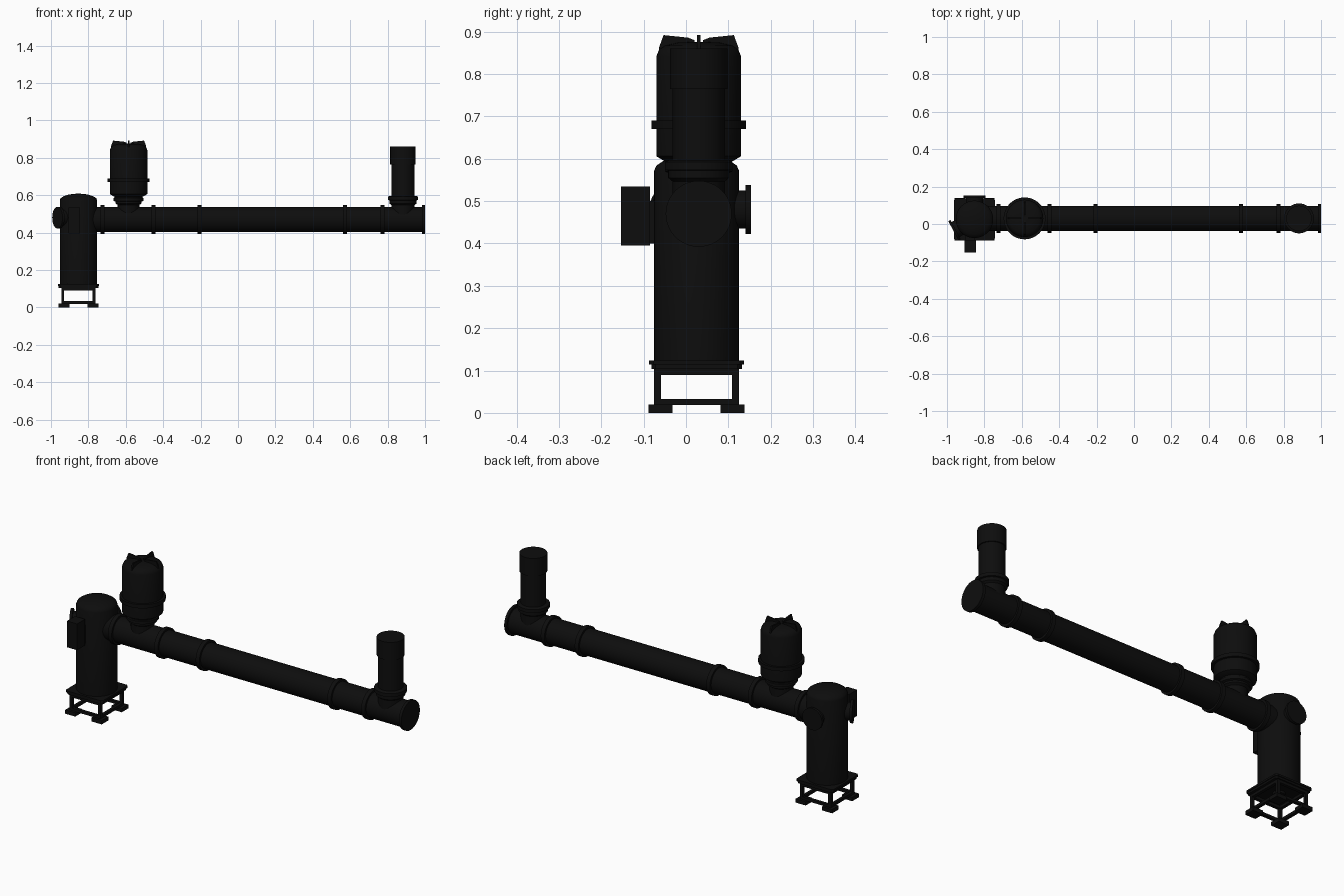
import bpy, bmesh, math
from mathutils import Vector, Matrix

cube = bpy.data.objects.get("Cube")
if cube:
    bpy.data.objects.remove(cube, do_unlink=True)

black = bpy.data.materials.new("matte black")
black.use_nodes = True
black.diffuse_color = (0.004, 0.004, 0.004, 1)
black.node_tree.nodes["Principled BSDF"].inputs["Base Color"].default_value = black.diffuse_color

CY = 0.03                              # shared pipe axis
PIPE_Z = 0.47
TOWER = Vector((-0.853, 0.025, 0))
VESSEL = Vector((-0.585, CY, 0))
STACK = Vector((0.882, CY, 0))


def finish(name, bm, smooth):
    bmesh.ops.recalc_face_normals(bm, faces=bm.faces)
    mesh = bpy.data.meshes.new(name)
    bm.to_mesh(mesh)
    bm.free()
    mesh.materials.append(black)
    ob = bpy.data.objects.new(name, mesh)
    bpy.context.collection.objects.link(ob)
    if smooth:
        bpy.ops.object.select_all(action='DESELECT')
        bpy.context.view_layer.objects.active = ob
        ob.select_set(True)
        bpy.ops.object.shade_smooth_by_angle(angle=math.radians(35))
    return ob


def lathe(name, origin, profile, axis=(0, 0, 1), steps=48):
    """Revolve (radius, distance) pairs around an axis; ends are capped."""
    bm = bmesh.new()
    place = Matrix.Translation(origin) @ Vector(axis).to_track_quat('Z', 'Y').to_matrix().to_4x4()
    rings = []
    for r, d in profile:
        rings.append([bm.verts.new(place @ Vector((r * math.cos(a), r * math.sin(a), d)))
                      for a in (math.tau * i / steps for i in range(steps))])
    for low, high in zip(rings, rings[1:]):
        for i in range(steps):
            j = (i + 1) % steps
            bm.faces.new((low[i], low[j], high[j], high[i]))
    bm.faces.new(rings[0])
    bm.faces.new(rings[-1])
    return finish(name, bm, True)


def box(name, center, size, bevel=0):
    bm = bmesh.new()
    bmesh.ops.create_cube(bm, size=1, matrix=Matrix.Translation(center) @ Matrix.Diagonal((*size, 1)))
    if bevel:
        upright = [e for e in bm.edges if abs(e.verts[0].co.z - e.verts[1].co.z) > 1e-4]
        bmesh.ops.bevel(bm, geom=upright, offset=bevel, segments=1, affect='EDGES')
    return finish(name, bm, False)


# Upright tower with domed lid
lathe("tower_body", TOWER, [(0.1, 0.12), (0.1, 0.572), (0.095, 0.584), (0.08, 0.594),
                            (0.05, 0.604), (0.012, 0.608)])

# Side ports on the tower
for name, direction in (("rear_port", (0, 1, 0)), ("angled_port", (-0.88, -0.475, 0))):
    lathe(name, TOWER + Vector((0, 0, 0.48)),
          [(0.045, 0.06), (0.045, 0.115), (0.058, 0.115), (0.058, 0.128)], direction)

# Control box and its mounting bracket
box("control_box", (-0.875, -0.119, 0.465), (0.06, 0.068, 0.14))
box("control_box_bracket", (-0.875, -0.075, 0.45), (0.05, 0.04, 0.1))

# Base plates, rails, legs and feet
box("base_plate", TOWER + Vector((0, 0, 0.119)), (0.22, 0.224, 0.01), 0.01)
box("frame_plate", TOWER + Vector((0, 0, 0.109)), (0.212, 0.214, 0.01), 0.01)
for sx in (-1, 1):
    for sy in (-1, 1):
        corner = TOWER + Vector((sx * 0.084, sy * 0.092, 0))
        box("leg", corner + Vector((0, 0, 0.06)), (0.016, 0.016, 0.1))
        box("foot", TOWER + Vector((sx * 0.078, sy * 0.085, 0.01)), (0.06, 0.056, 0.02))
for s in (-1, 1):
    for z in (0.026, 0.097):
        box("side_rail", TOWER + Vector((s * 0.084, 0, z)), (0.016, 0.19, 0.014))
        box("cross_rail", TOWER + Vector((0, s * 0.092, z)), (0.17, 0.016, 0.014))
lathe("drain", TOWER, [(0.03, 0.092), (0.03, 0.11)])

# Long horizontal pipe with coupling rings
lathe("main_pipe", (0, CY, PIPE_Z), [(0.067, -0.8), (0.067, 0.995)], (1, 0, 0))
for x in (-0.725, -0.452, -0.206, 0.572, 0.773):
    lathe("pipe_ring", (x, CY, PIPE_Z),
          [(0.06, -0.011), (0.078, -0.011), (0.078, 0.011), (0.06, 0.011)], (1, 0, 0))
lathe("end_cap", (0, CY, PIPE_Z), [(0.078, 0.985), (0.078, 1.0)], (1, 0, 0))

# Filter vessel: neck, body, clamp and lid fins
lathe("vessel_neck", VESSEL, [(0.058, 0.48), (0.058, 0.548), (0.07, 0.556), (0.07, 0.566), (0.08, 0.57),
                              (0.08, 0.585), (0.075, 0.588), (0.075, 0.61)])
lathe("vessel_body", VESSEL, [(0.08, 0.594), (0.1, 0.606), (0.1, 0.842), (0.094, 0.857),
                              (0.08, 0.867), (0.05, 0.874), (0.012, 0.876)])
lathe("vessel_clamp", VESSEL, [(0.09, 0.67), (0.112, 0.67), (0.112, 0.69), (0.09, 0.69)])
for i in range(4):
    bm = bmesh.new()
    turn = Matrix.Translation(VESSEL) @ Matrix.Rotation(i * math.pi / 2, 4, 'Z')
    outline = [(0.01, 0.86), (0.094, 0.845), (0.094, 0.862), (0.083, 0.892), (0.025, 0.886), (0.01, 0.88)]
    fin = bm.faces.new([bm.verts.new(turn @ Vector((r, -0.004, z))) for r, z in outline])
    moved = bmesh.ops.extrude_face_region(bm, geom=[fin])["geom"]
    shift = turn.to_3x3() @ Vector((0, 0.008, 0))
    bmesh.ops.translate(bm, vec=shift, verts=[v for v in moved if isinstance(v, bmesh.types.BMVert)])
    finish("lid_fin", bm, False)

# Upright stack at the far end
lathe("stack", STACK, [(0.062, 0.48), (0.062, 0.765), (0.068, 0.765), (0.068, 0.86)])
lathe("stack_ring", STACK, [(0.06, 0.545), (0.072, 0.555), (0.072, 0.572), (0.08, 0.574),
                            (0.08, 0.592), (0.07, 0.597), (0.06, 0.597)])
